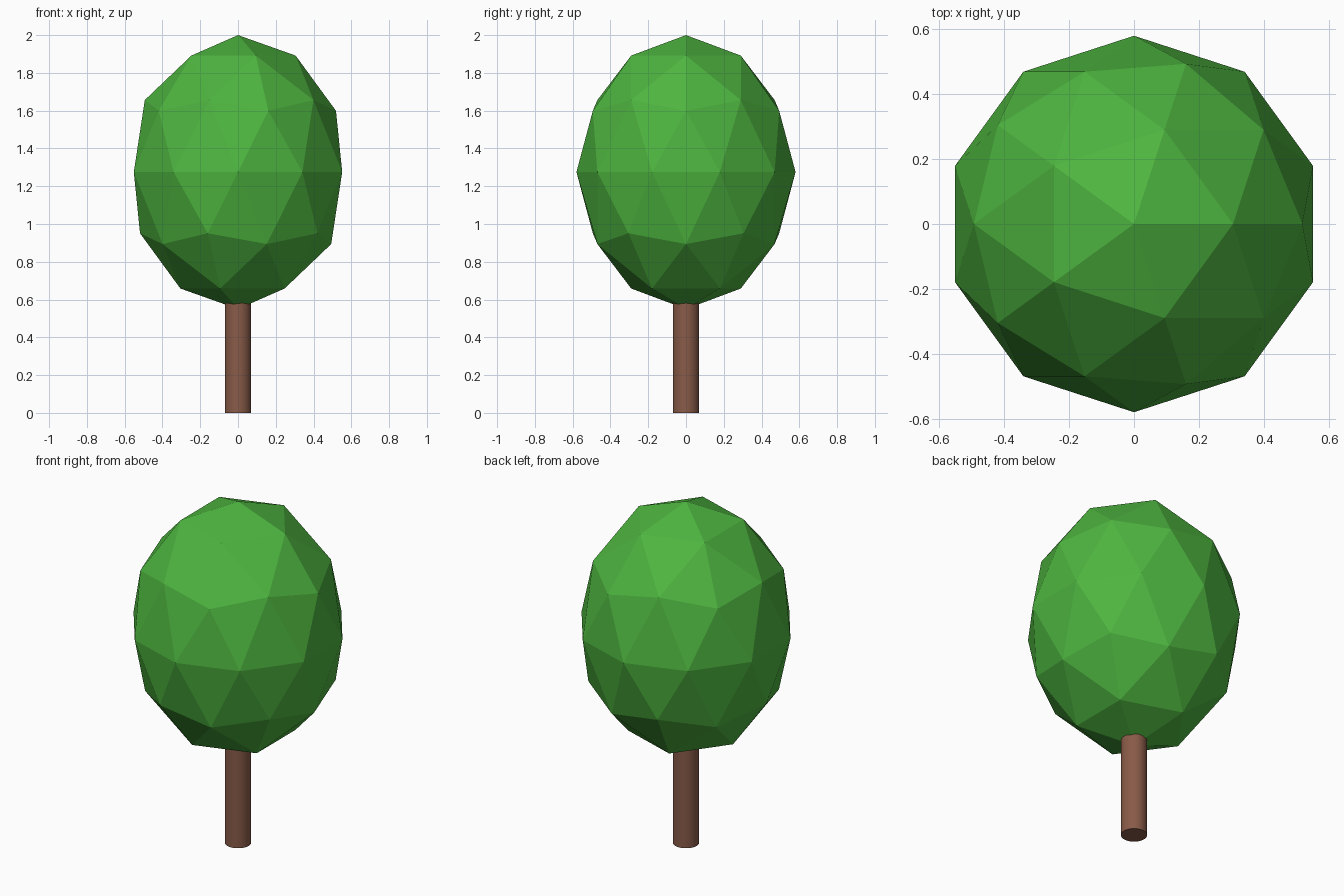
import bpy

default = bpy.data.objects.get("Cube")
if default:
    bpy.data.objects.remove(default, do_unlink=True)


def make_material(name, color):
    mat = bpy.data.materials.new(name)
    mat.use_nodes = True
    mat.diffuse_color = color
    mat.node_tree.nodes["Principled BSDF"].inputs["Base Color"].default_value = color
    return mat


def finish(name, material):
    obj = bpy.context.object
    obj.name = name
    obj.data.materials.append(material)
    return obj


leaf_green = make_material("leaf green", (0.075, 0.46, 0.05, 1))
bark_brown = make_material("bark brown", (0.25, 0.105, 0.065, 1))

# Trunk: a slim round post reaching into the crown
trunk_height = 0.72
bpy.ops.mesh.primitive_cylinder_add(
    vertices=32, radius=0.07, depth=trunk_height, location=(0, 0, trunk_height / 2))
finish("trunk", bark_brown)
bpy.ops.object.shade_smooth_by_angle()

# Crown: a faceted egg, taller than wide
bpy.ops.mesh.primitive_ico_sphere_add(subdivisions=2, radius=0.58, location=(0, 0, 1.275))
crown = finish("crown", leaf_green)
crown.scale.z = 1.25
bpy.ops.object.transform_apply(location=False, rotation=False, scale=True)
bpy.ops.object.shade_flat()
